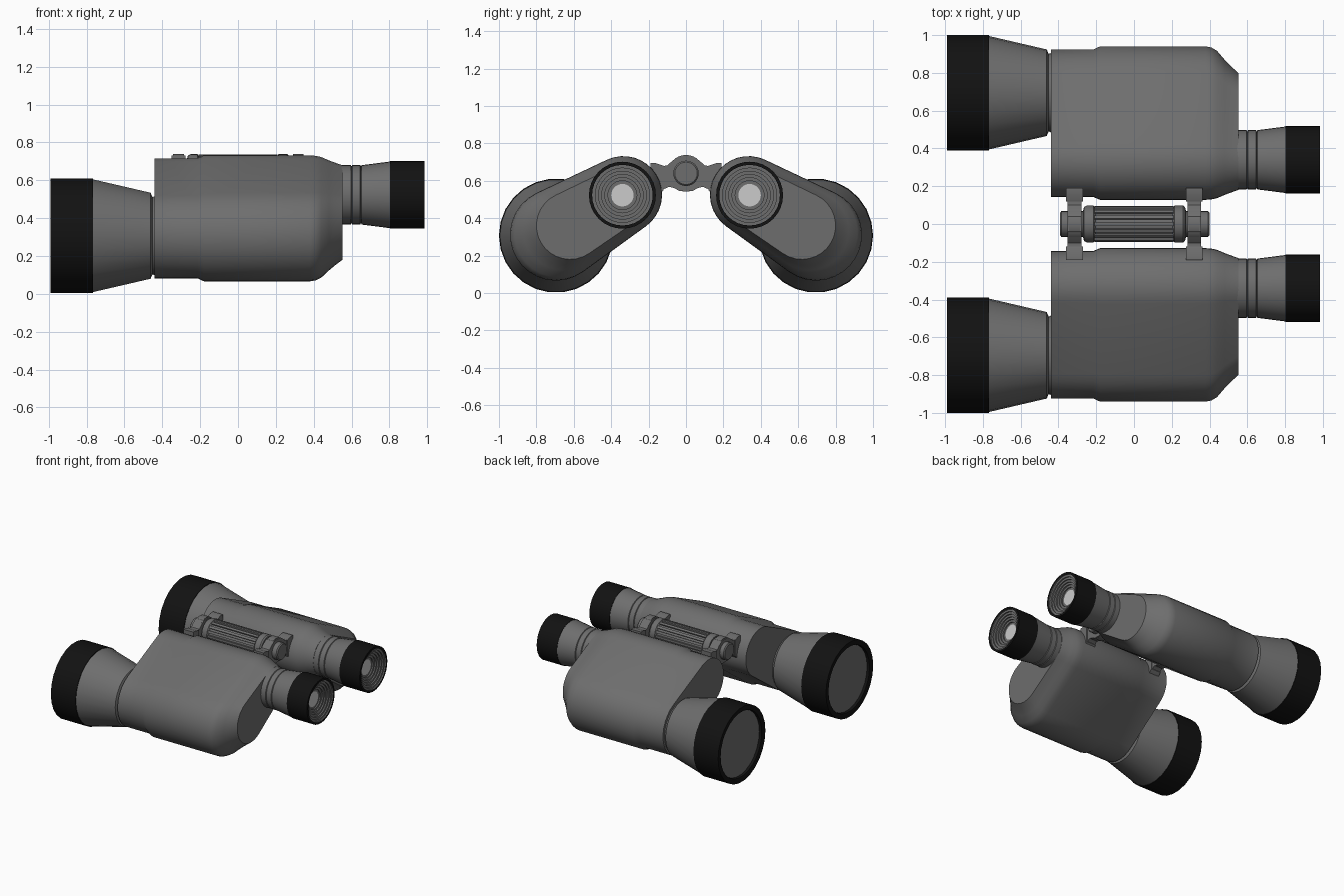
import bpy, bmesh
from math import sin, cos, pi, acos, atan2, hypot

if "Cube" in bpy.data.objects:
    bpy.data.objects.remove(bpy.data.objects["Cube"], do_unlink=True)


def material(name, rgb):
    m = bpy.data.materials.new(name)
    m.use_nodes = True
    m.diffuse_color = (*rgb, 1)
    m.node_tree.nodes["Principled BSDF"].inputs["Base Color"].default_value = (*rgb, 1)
    return m


MATS = [material("grey", (0.155,) * 3),
        material("black rubber", (0.006,) * 3),
        material("pale glass", (0.6,) * 3)]
GREY, BLACK, GLASS = range(3)


def loft(name, rings, bands=None, caps=(GREY, GREY)):
    """Skin a list of equal-sized rings; bands gives one material per strip."""
    bm = bmesh.new()
    loops = [[bm.verts.new(p) for p in ring] for ring in rings]
    n = len(rings[0])
    for k, (a, b) in enumerate(zip(loops, loops[1:])):
        for i in range(n):
            j = (i + 1) % n
            f = bm.faces.new((a[i], a[j], b[j], b[i]))
            f.material_index = bands[k] if bands else GREY
    for loop, mat in zip((loops[0], loops[-1]), caps):
        bm.faces.new(loop).material_index = mat
    bmesh.ops.recalc_face_normals(bm, faces=bm.faces)
    mesh = bpy.data.meshes.new(name)
    bm.to_mesh(mesh)
    bm.free()
    for m in MATS:
        mesh.materials.append(m)
    ob = bpy.data.objects.new(name, mesh)
    bpy.context.collection.objects.link(ob)
    bpy.ops.object.select_all(action="DESELECT")
    ob.select_set(True)
    bpy.context.view_layer.objects.active = ob
    bpy.ops.object.shade_smooth_by_angle(angle=pi / 6)
    return ob


def lathe(name, profile, y, z, sides, **kw):
    """Turn an (x, radius) profile round an axis parallel to x."""
    rings = [[(x, y + r * cos(2 * pi * i / sides), z + r * sin(2 * pi * i / sides))
              for i in range(sides)] for x, r in profile]
    return loft(name, rings, **kw)


def capsule(x, s, e, re, o, ro, steps=16):
    """Outline wrapped round two circles of different size."""
    d = atan2(o[1] - e[1], o[0] - e[0])
    a = acos((re - ro) / hypot(o[0] - e[0], o[1] - e[1]))
    ring = []
    for c, r, start, sweep in ((e, re, d + a, 2 * pi - 2 * a), (o, ro, d - a, 2 * a)):
        for i in range(steps + 1):
            t = start + sweep * i / steps
            ring.append((x, s * (c[0] + r * cos(t)), c[1] + r * sin(t)))
    return ring


def mix(a, b, t):
    return a + (b - a) * t


EYE, OBJ = (0.335, 0.525), (0.695, 0.312)

for s, side in ((-1, "front"), (1, "rear")):
    # Prism housing: slimmer front section, full middle, shoulder at the eye end
    rings = [capsule(x, s, EYE, re, OBJ, ro)
             for x, re, ro in ((-0.44, 0.192, 0.23), (-0.215, 0.192, 0.23),
                               (-0.18, 0.207, 0.246))]
    for x, t in ((0.38, 0), (0.41, 0.04), (0.44, 0.17), (0.48, 0.5),
                 (0.51, 0.72), (0.545, 0.95), (0.553, 1)):
        o = (mix(OBJ[0], 0.62, t), mix(OBJ[1], 0.36, t))
        rings.append(capsule(x, s, EYE, mix(0.207, 0.155, t), o, mix(0.246, 0.18, t)))
    loft(side + "_prism_housing", rings)

    # Objective: recessed lens, rubber rim, cone and neck groove
    lathe(side + "_objective",
          [(-0.965, 0.262), (-0.985, 0.265), (-0.99, 0.28), (-0.99, 0.305),
           (-0.767, 0.305), (-0.767, 0.3), (-0.462, 0.229), (-0.452, 0.205),
           (-0.43, 0.215)],
          s * 0.695, 0.307, 26,
          bands=[BLACK] * 5 + [GREY] * 3)

    # Eyepiece: tube with two grooves, flared cone and rubber cup
    tube = [(0.5, 0.157)]
    for x in (0.6, 0.65):
        tube += [(x - 0.004, 0.157), (x, 0.15), (x + 0.004, 0.157)]
    cup = [(0.803, 0.176), (0.803, 0.179), (0.985, 0.179), (0.985, 0.162)]
    # Stepped funnel down to the small lens
    steps, r, x = [], 0.162, 0.985
    for i in range(6):
        x -= 0.011
        steps.append((x, r))
        r -= 0.017
        steps.append((x, r))
    lathe(side + "_eyepiece", tube + cup + steps, s * 0.34, 0.523, 32,
          bands=[GREY] * len(tube) + [BLACK] * 3 + [GREY] * len(steps),
          caps=(GREY, GLASS))

# Hinge axle and focus drum
lathe("hinge_axle", [(-0.392, 0.06), (-0.385, 0.068), (0.392, 0.068), (0.4, 0.06)],
      0, 0.64, 24)
lathe("focus_drum",
      [(-0.27, 0.07), (-0.265, 0.09), (-0.25, 0.098), (-0.215, 0.098),
       (-0.205, 0.086), (0.205, 0.086), (0.215, 0.098), (0.26, 0.098),
       (0.27, 0.09), (0.275, 0.07)], 0, 0.64, 32)

# Grip ribs round the drum
RIBS = 16
for k in range(RIBS):
    a = 2 * pi * k / RIBS
    quad = [(0.08, -0.12), (0.097, -0.1), (0.097, 0.1), (0.08, 0.12)]
    loft(f"drum_rib_{k + 1}",
         [[(x, r * cos(a + t), 0.64 + r * sin(a + t)) for r, t in quad]
          for x in (-0.21, 0.21)])

# Hinge brackets: a ring round the axle with an arm to each housing
half = [(0.04, 0.73), (0.075, 0.705), (0.1, 0.682), (0.13, 0.678), (0.16, 0.69),
        (0.19, 0.69), (0.19, 0.49), (0.15, 0.525), (0.12, 0.555), (0.09, 0.568),
        (0.06, 0.56), (0.035, 0.545)]
outline = half + [(-y, z) for y, z in reversed(half)]
for x0, x1, name in ((-0.352, -0.278, "objective"), (0.283, 0.355, "eyepiece")):
    loft(name + "_hinge_bracket", [[(x, y, z) for y, z in outline] for x in (x0, x1)])
    lathe(name + "_hinge_collar", [(x0 + 0.008, 0.098), (x1 - 0.008, 0.098)], 0, 0.64, 24)
    for s, side in ((-1, "front"), (1, "rear")):
        pad = [(0.12, 0.68), (0.16, 0.694), (0.19, 0.694), (0.19, 0.5), (0.15, 0.52),
               (0.12, 0.55)]
        loft(f"{side}_{name}_bracket_pad",
             [[(x, s * y, z) for y, z in pad] for x in (x0 - 0.008, x1 + 0.008)])
